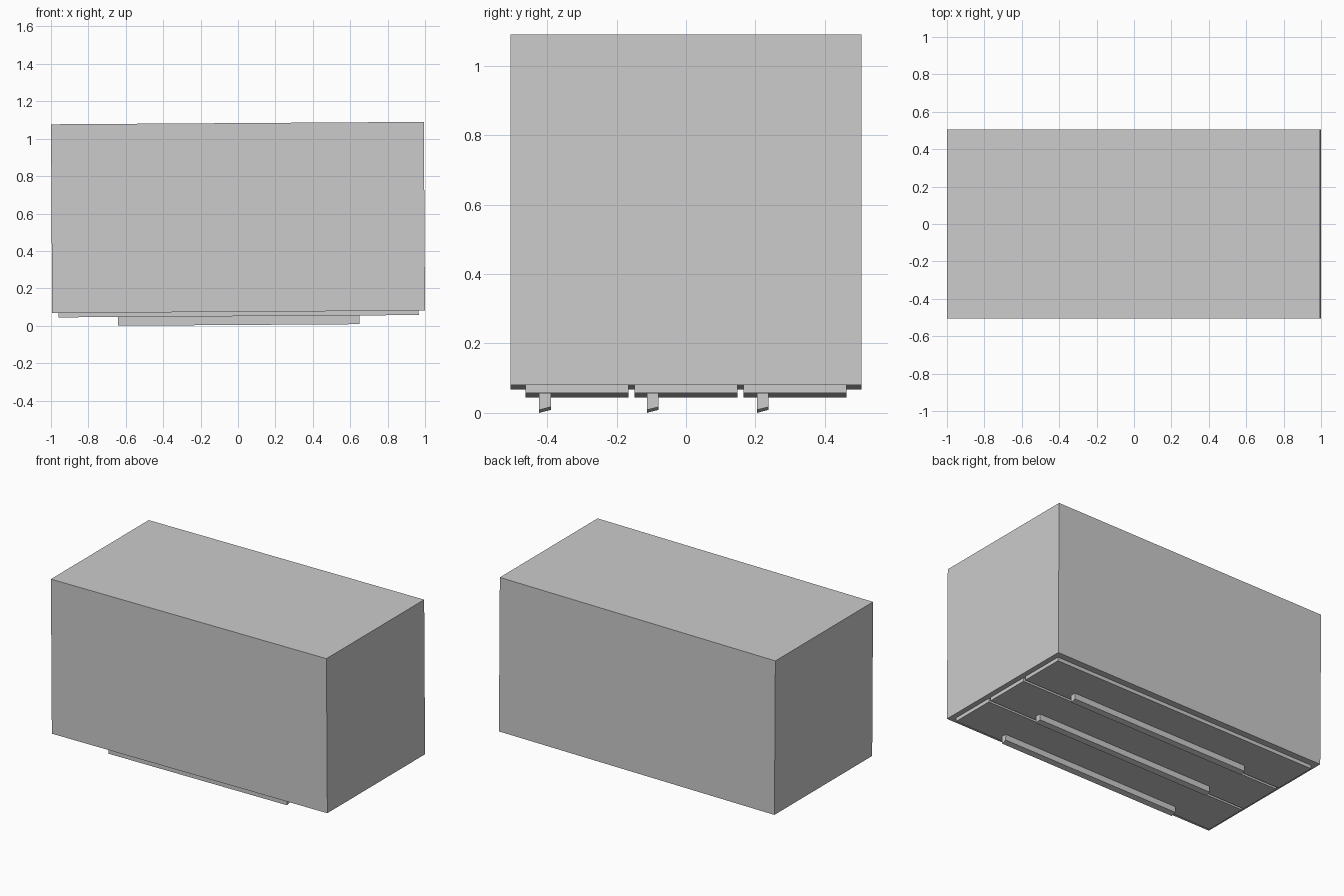
import bpy
import bmesh
from mathutils import Matrix

if "Cube" in bpy.data.objects:
    bpy.data.objects.remove(bpy.data.objects["Cube"])

# whole cabinet leans very slightly; local origin is the centre of its drawer side
PLACE = Matrix.Translation((0.0033, 0, 0.0745)) @ Matrix.Rotation(-0.0065, 4, 'Y')


def prism(name, profile, half_len):
    """Extrude a (y, z) profile along x, centred on x = 0."""
    bm = bmesh.new()
    ends = [[bm.verts.new((x, y, z)) for y, z in profile]
            for x in (-half_len, half_len)]
    bm.faces.new(ends[0])
    bm.faces.new(ends[1][::-1])
    n = len(profile)
    for i in range(n):
        j = (i + 1) % n
        bm.faces.new((ends[0][i], ends[1][i], ends[1][j], ends[0][j]))
    bmesh.ops.recalc_face_normals(bm, faces=bm.faces)
    mesh = bpy.data.meshes.new(name)
    bm.to_mesh(mesh)
    bm.free()
    obj = bpy.data.objects.new(name, mesh)
    obj.matrix_world = PLACE
    bpy.context.collection.objects.link(obj)
    return obj


def rect(y0, y1, z0, z1):
    return [(y0, z0), (y1, z0), (y1, z1), (y0, z1)]


# cabinet body
prism("cabinet_body", rect(-0.505, 0.505, 0, 1.009), 0.9967)

# three drawer fronts facing down, each with a slant-edged pull
for i, (y0, y1, h) in enumerate([(-0.462, -0.165, -0.423),
                                 (-0.149, 0.149, -0.113),
                                 (0.166, 0.462, 0.204)], 1):
    prism(f"drawer_front_{i}", rect(y0, y1, -0.0235, 0.004), 0.963)
    prism(f"drawer_pull_{i}", [(h, -0.0703), (h + 0.034, -0.0615),
                               (h + 0.034, -0.02), (h, -0.02)], 0.646)
